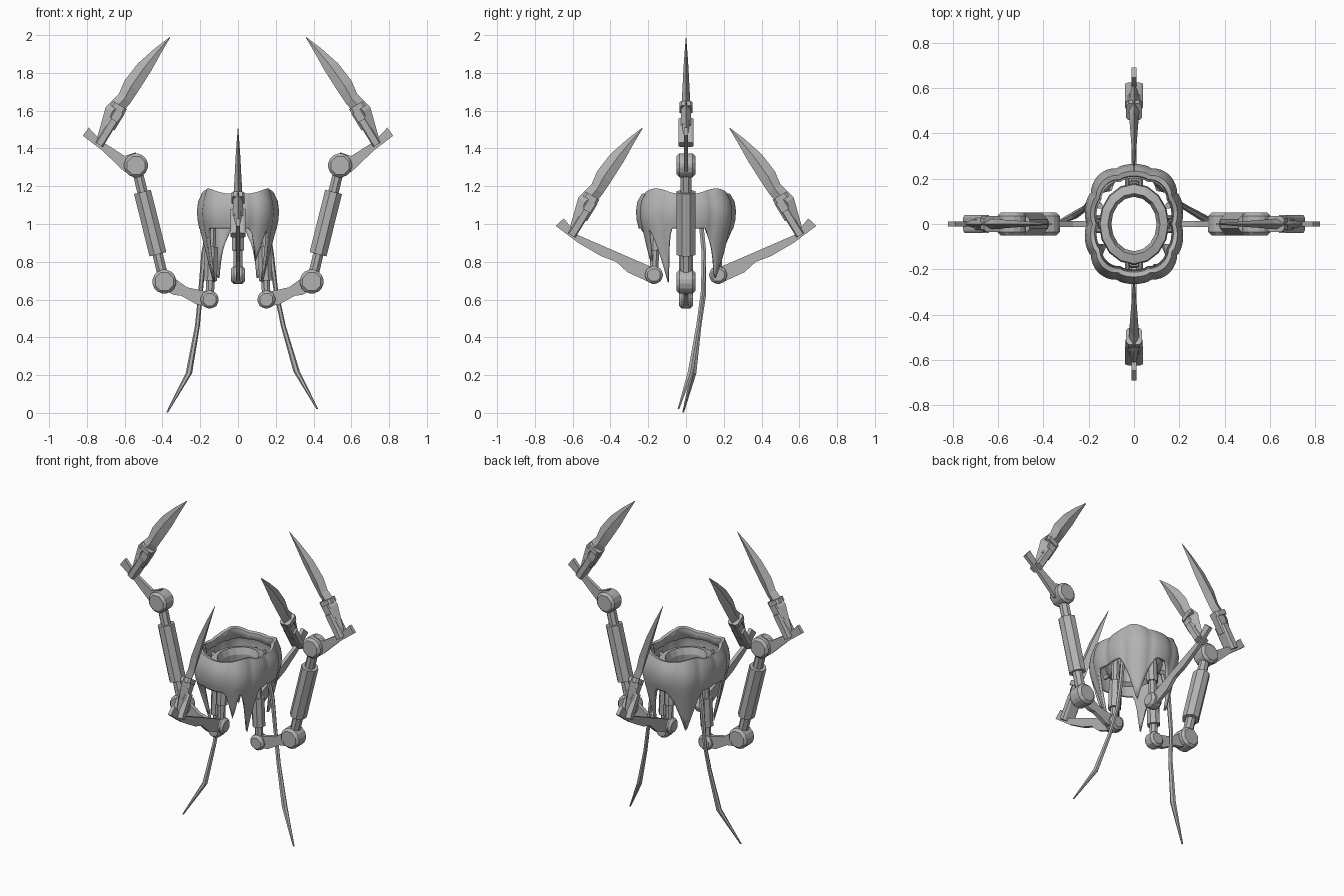
import bpy, bmesh, math
from mathutils import Vector, Matrix

if "Cube" in bpy.data.objects:
    bpy.data.objects.remove(bpy.data.objects["Cube"])

GREY = (0.45, 0.45, 0.45, 1)
mat = bpy.data.materials.new("plain grey")
mat.use_nodes = True
mat.diffuse_color = GREY
mat.node_tree.nodes["Principled BSDF"].inputs["Base Color"].default_value = GREY


def finish(name, bm, smooth=None, turn=0.0, bevel=0.0, solid=0.0):
    """Turn a bmesh into a named object, rotated about z."""
    bmesh.ops.recalc_face_normals(bm, faces=bm.faces[:])
    bmesh.ops.transform(bm, matrix=Matrix.Rotation(turn, 4, 'Z'), verts=bm.verts[:])
    me = bpy.data.meshes.new(name)
    bm.to_mesh(me)
    bm.free()
    me.materials.append(mat)
    ob = bpy.data.objects.new(name, me)
    bpy.context.collection.objects.link(ob)
    if solid:
        m = ob.modifiers.new("thickness", 'SOLIDIFY')
        m.thickness, m.offset = solid, -1
    if bevel:
        m = ob.modifiers.new("bevel", 'BEVEL')
        m.width, m.segments = bevel, 1
    if smooth:
        bpy.ops.object.select_all(action='DESELECT')
        ob.select_set(True)
        bpy.context.view_layer.objects.active = ob
        bpy.ops.object.shade_smooth_by_angle(angle=math.radians(smooth))
    return ob


def loft(name, rings, caps=True, loop=False, **kw):
    """Skin closed rings of equal point count."""
    bm = bmesh.new()
    vs = [[bm.verts.new(p) for p in ring] for ring in rings]
    n = len(vs[0])
    pairs = list(zip(vs, vs[1:])) + ([(vs[-1], vs[0])] if loop else [])
    for a, b in pairs:
        for i in range(n):
            j = (i + 1) % n
            bm.faces.new((a[i], a[j], b[j], b[i]))
    if caps and not loop:
        bm.faces.new(vs[0])
        bm.faces.new(vs[-1])
    return finish(name, bm, **kw)


def plate(name, pts, thick, turn, bevel=0.0):
    """Side profile (radius, height) extruded sideways."""
    rings = [[(r, s * thick / 2, z) for r, z in pts] for s in (-1, 1)]
    return loft(name, rings, turn=turn, bevel=bevel)


def joint(name, c, rad, thick, turn):
    pts = [(c[0] + rad * math.cos(math.pi * (k + .5) / 4),
            c[1] + rad * math.sin(math.pi * (k + .5) / 4)) for k in range(8)]
    return plate(name, pts, thick, turn, bevel=0.015)


def bar(name, a, b, w, d, turn, chamfer=0.3):
    """Chamfered bar from a to b in the arm plane; w in plane, d sideways."""
    a, b = Vector((a[0], 0, a[1])), Vector((b[0], 0, b[1]))
    u = (b - a).normalized()
    v = Vector((u.z, 0, -u.x))
    c = 1 - 2 * chamfer
    sec = [(1, c), (c, 1), (-c, 1), (-1, c), (-1, -c), (-c, -1), (c, -1), (1, -c)]
    rings = [[p + v * (x * w / 2) + Vector((0, y * d / 2, 0)) for x, y in sec] for p in (a, b)]
    return loft(name, rings, turn=turn)


def blade(side, base, turn):
    """Curved claw with a clamp at its root, set on the link plate."""
    bx, bz = base
    # outer edge, inner edge, half thickness
    rows = [((.015, .03), (-.03, .01), .022), ((-.03, .19), (-.10, .14), .024),
            ((-.10, .26), (-.16, .21), .022), ((-.13, .33), (-.20, .27), .018),
            ((-.20, .42), (-.27, .38), .013), ((-.29, .50), (-.32, .47), .007),
            ((-.369, .56), (-.371, .557), .001)]
    rings = []
    for (ox, oz), (ix, iz), h in rows:
        mx, mz = bx + (ox + ix) / 2, bz + (oz + iz) / 2
        rings.append([(bx + ox, 0, bz + oz), (mx, h, mz), (bx + ix, 0, bz + iz), (mx, -h, mz)])
    loft(side + "_blade", rings, turn=turn)
    at = lambda x, z: (bx + x, bz + z)
    bar(side + "_blade_clamp", at(.005, -.01), at(-.075, .12), .045, .08, turn, .15)
    bar(side + "_blade_sleeve", at(-.05, .08), at(-.105, .17), .06, .055, turn, .15)
    bar(side + "_blade_band", at(-.09, .175), at(-.105, .20), .085, .07, turn, .15)


# Long jointed arms on the two sides
for side, turn in (("left", 0), ("right", math.pi)):
    bar(side + "_hip_rod", (.135, 1.06), (.15, .6), .045, .045, turn)
    bar(side + "_hip_sleeve", (.14, .88), (.147, .70), .07, .075, turn)
    joint(side + "_lower_joint", (.15, .6), .052, .075, turn)
    plate(side + "_lower_link", [(.13, .63), (.18, .645), (.27, .665), (.36, .73), (.41, .66),
                                 (.34, .625), (.30, .62), (.22, .575), (.15, .56)], .025, turn)
    joint(side + "_elbow_joint", (.39, .695), .068, .1, turn)
    bar(side + "_arm_rod", (.39, .695), (.54, 1.31), .055, .06, turn)
    bar(side + "_arm_sleeve", (.424, .84), (.506, 1.17), .092, .1, turn)
    joint(side + "_upper_joint", (.54, 1.31), .068, .1, turn)
    plate(side + "_upper_link", [(.54, 1.38), (.60, 1.36), (.725, 1.44), (.79, 1.51),
                                 (.822, 1.468), (.72, 1.39), (.60, 1.275), (.54, 1.28)], .022, turn)
    blade(side, (.73, 1.43), turn)

# Short folded arms at front and back
for side, turn in (("front", -math.pi / 2), ("back", math.pi / 2)):
    bar(side + "_hip_rod", (.155, 1.08), (.17, .73), .045, .045, turn)
    bar(side + "_hip_sleeve", (.157, 1.0), (.164, .86), .06, .065, turn)
    joint(side + "_joint", (.17, .73), .052, .075, turn)
    plate(side + "_link", [(.15, .77), (.20, .78), (.58, .945), (.647, 1.03), (.69, .99),
                           (.57, .90), (.45, .83), (.37, .80), (.31, .745), (.18, .685)], .022, turn)
    blade(side, (.60, .95), turn)

# Bulging shell with fangs hanging at the corners: angle, half width, tip height
FANGS = [(55, 27, .70), (125, 27, .70), (-36, 15, .69), (-144, 15, .69), (-63, 11, .78)]


def rim(deg):
    """Rounded-square outline with soft lobes."""
    t = math.radians(deg)
    c, s = math.cos(t), math.sin(t)
    r = ((abs(c) / .215) ** 2.6 + (abs(s) / .26) ** 2.6) ** (-1 / 2.6)
    r *= 0.97 + 0.05 * abs(math.cos(5 * t + math.pi / 2)) ** .7
    return r * c, r * s


def hem(deg):
    z = .975
    for a, w, tip in FANGS:
        d = abs((deg - a + 180) % 360 - 180) / w
        if d < 1:
            z = min(z, .975 - (.975 - tip) * (1 - d) ** 1.25)
    return z


def shrink(z):
    """Narrowing of the shell below its belly."""
    return .985 - .95 * (1.02 - z) + .2 * (1.02 - z) ** 2


angles = range(0, 360, 4)
rings = []
for s, z in ((.76, 1.12), (.80, 1.155), (.88, 1.16), (.97, 1.12), (1.0, 1.07), (.985, 1.02)):
    ring = []
    for a in angles:
        x, y = rim(a)
        peak = .028 * abs(math.sin(math.radians(2 * a))) ** 4 if z > 1.13 else 0
        ring.append((x * s, y * s, z + peak))
    rings.append(ring)
for f in (.25, .5, .75, 1):
    ring = []
    for a in angles:
        x, y = rim(a)
        z = 1.02 + (hem(a) - 1.02) * f
        ring.append((x * shrink(z), y * shrink(z), z))
    rings.append(ring)
loft("fanged_shell", rings, caps=False, smooth=40, solid=.014)

# Faceted collar inside the shell
rings = []
for rx, ry, z in ((.105, .125, 1.0), (.10, .12, 1.06), (.115, .135, 1.10),
                  (.15, .175, 1.09), (.155, .18, 1.03), (.13, .15, .98)):
    rings.append([(rx * math.cos(k * math.pi / 8), ry * math.sin(k * math.pi / 8), z)
                  for k in range(16)])
loft("inner_collar", rings, loop=True)

# Brackets joining collar, hips and shell
for k in range(4):
    for off in (-.03, .03):
        a = (.13, 1.05) if k % 2 == 0 else (.15, 1.05)
        ob = bar("hip_bracket", a, (a[0] + .075, 1.05), .03, .02, 0)
        ob.data.transform(Matrix.Rotation(k * math.pi / 2, 4, 'Z') @ Matrix.Translation((0, off, 0)))

# Trailing tendrils
PATHS = {
    "left_tendril": [(.15, .08, 1.0), (.175, .095, .85), (.20, .09, .65), (.24, .065, .46),
                     (.31, .025, .22), (.42, -.04, .02)],
    "right_tendril": [(-.15, .08, 1.0), (-.18, .095, .85), (-.20, .095, .62), (-.215, .07, .46),
                      (-.26, .04, .21), (-.375, -.015, .003)],
}
for name, path in PATHS.items():
    rings = []
    for (x, y, z), r in zip(path, (.014, .014, .012, .013, .017, .005)):
        rings.append([(x + r * math.cos(k * math.pi / 3), y + r * math.sin(k * math.pi / 3), z)
                      for k in range(6)])
    loft(name, rings)
